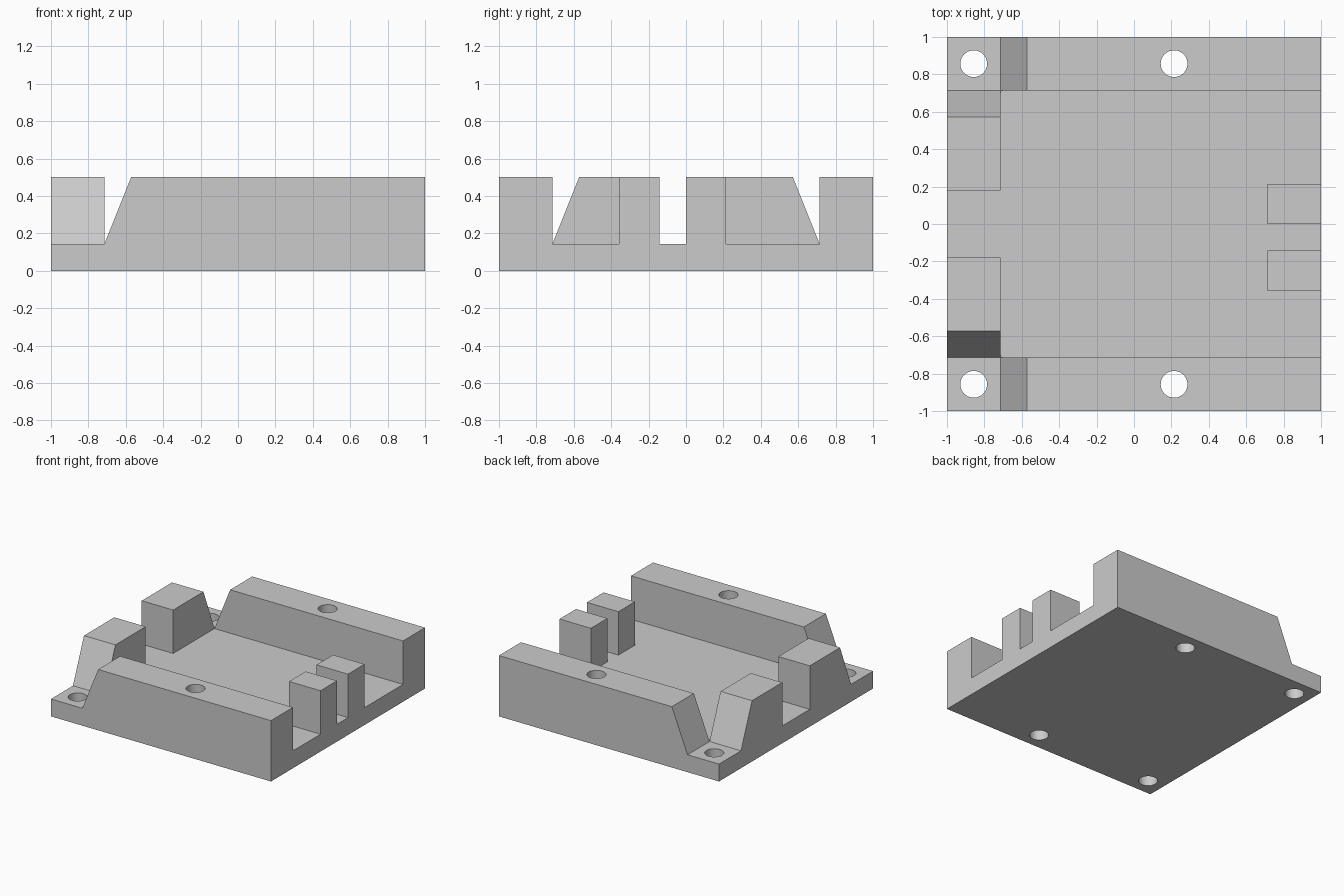
import bpy, bmesh, math
from mathutils import Vector

if "Cube" in bpy.data.objects:
    bpy.data.objects.remove(bpy.data.objects["Cube"], do_unlink=True)

U = 1 / 7          # design module: the plate is 14 modules wide
FLOOR = U          # plate thickness
TOP = 3.5 * U      # height of rails and posts

grey = bpy.data.materials.new("light grey")
grey.use_nodes = True
colour = (0.6, 0.6, 0.6, 1)
grey.diffuse_color = colour
grey.node_tree.nodes["Principled BSDF"].inputs["Base Color"].default_value = colour


def add_object(name, bm):
    bmesh.ops.recalc_face_normals(bm, faces=bm.faces)
    mesh = bpy.data.meshes.new(name)
    bm.to_mesh(mesh)
    bm.free()
    mesh.materials.append(grey)
    obj = bpy.data.objects.new(name, mesh)
    bpy.context.collection.objects.link(obj)
    return obj


def prism(name, profile, start, extrude):
    """Extrude a closed profile; start maps each 2D point to 3D."""
    bm = bmesh.new()
    face = bm.faces.new([bm.verts.new(start(a, b)) for a, b in profile])
    new = bmesh.ops.extrude_face_region(bm, geom=[face])["geom"]
    verts = [v for v in new if isinstance(v, bmesh.types.BMVert)]
    bmesh.ops.translate(bm, verts=verts, vec=Vector(extrude))
    return add_object(name, bm)


def box(name, x0, x1, y0, y1, z0, z1):
    outline = [(x0, y0), (x1, y0), (x1, y1), (x0, y1)]
    return prism(name, outline, lambda x, y: (x, y, z0), (0, 0, z1 - z0))


def combine(target, part, operation):
    mod = target.modifiers.new(part.name, "BOOLEAN")
    mod.operation = operation
    mod.solver = "EXACT"
    mod.object = part
    bpy.context.view_layer.objects.active = target
    bpy.ops.object.modifier_apply(modifier=mod.name)
    bpy.data.objects.remove(part, do_unlink=True)


# Floor plate
body = box("mounting_base", -1, 1, -1, 1, 0, FLOOR)

for side in (-1, 1):
    # Side rail with a sloped end
    rail = [(-5 * U, FLOOR), (-5 * U, 0), (1, 0), (1, TOP), (-4 * U, TOP)]
    combine(body, prism("side_rail", rail,
                        lambda x, z: (x, side * 5 * U, z),
                        (0, side * 2 * U, 0)), "UNION")
    # Corner post with a sloped outer face
    post = [(1.25 * U, 0), (5 * U, 0), (5 * U, FLOOR), (4 * U, TOP), (1.25 * U, TOP)]
    combine(body, prism("corner_post", post,
                        lambda y, z: (-1, side * y, z),
                        (2 * U, 0, 0)), "UNION")

# Pair of small posts on the opposite edge
for y0, y1 in ((-2.5 * U, -U), (0, 1.5 * U)):
    combine(body, box("small_post", 5 * U, 1, y0, y1, 0, TOP), "UNION")

# Four screw holes
for x in (-6 * U, 1.5 * U):
    for y in (-6 * U, 6 * U):
        bm = bmesh.new()
        bmesh.ops.create_cone(bm, cap_ends=True, segments=48,
                              radius1=U / 2, radius2=U / 2, depth=2)
        bmesh.ops.translate(bm, verts=bm.verts, vec=(x, y, 0))
        combine(body, add_object("screw_hole", bm), "DIFFERENCE")

# Merge coplanar faces, then smooth the hole walls only
bm = bmesh.new()
bm.from_mesh(body.data)
bmesh.ops.remove_doubles(bm, verts=bm.verts, dist=0.0001)
bmesh.ops.dissolve_limit(bm, angle_limit=math.radians(1),
                         verts=bm.verts, edges=bm.edges)
bm.to_mesh(body.data)
bm.free()
bpy.ops.object.select_all(action="DESELECT")
body.select_set(True)
bpy.context.view_layer.objects.active = body
bpy.ops.object.shade_smooth_by_angle(angle=math.radians(30))
